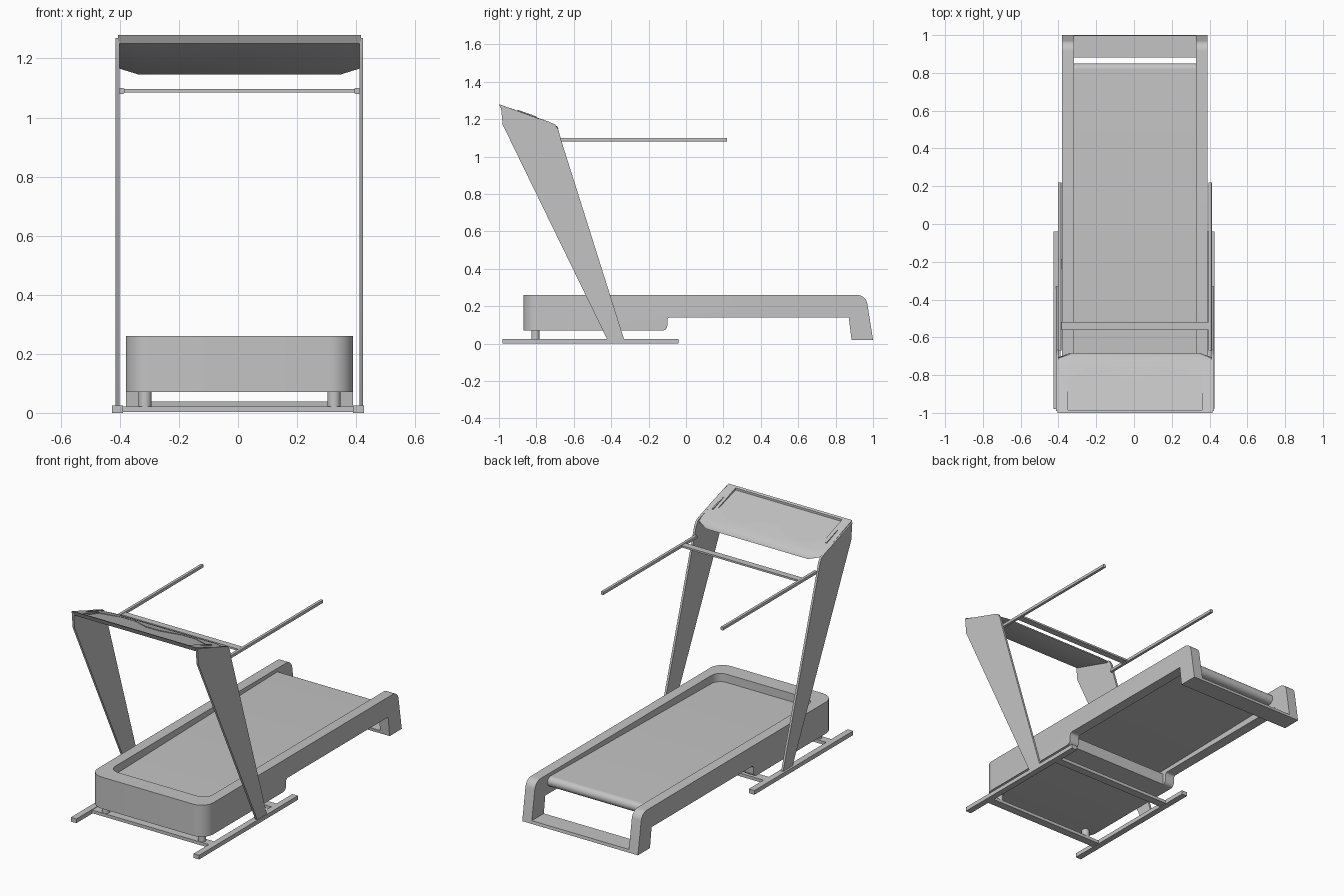
import bpy, bmesh, math
from mathutils import Vector

if "Cube" in bpy.data.objects:
    bpy.data.objects.remove(bpy.data.objects["Cube"])

grey = bpy.data.materials.new("light_grey")
grey.diffuse_color = (0.55, 0.55, 0.55, 1)
grey.use_nodes = True
grey.node_tree.nodes["Principled BSDF"].inputs["Base Color"].default_value = grey.diffuse_color
CX = 0.005  # centre line of the deck and frame


def finish(name, bm, smooth=True):
    bmesh.ops.recalc_face_normals(bm, faces=bm.faces)
    me = bpy.data.meshes.new(name)
    bm.to_mesh(me)
    bm.free()
    me.materials.append(grey)
    ob = bpy.data.objects.new(name, me)
    bpy.context.collection.objects.link(ob)
    bpy.ops.object.select_all(action='DESELECT')
    bpy.context.view_layer.objects.active = ob
    ob.select_set(True)
    if smooth:
        bpy.ops.object.shade_smooth_by_angle(angle=math.radians(35))
    return ob


def loft(name, sections, bevel=None, width=0.0, segments=8):
    """Joins equal rings of points and caps both ends; bevels edges chosen by a rule."""
    bm = bmesh.new()
    rings = [[bm.verts.new(p) for p in s] for s in sections]
    n = len(rings[0])
    for a, b in zip(rings, rings[1:]):
        for i in range(n):
            bm.faces.new((a[i], a[(i + 1) % n], b[(i + 1) % n], b[i]))
    bm.faces.new(rings[0])
    bm.faces.new(rings[-1][::-1])
    if bevel:
        edges = [e for e in bm.edges if bevel(*e.verts)]
        bmesh.ops.bevel(bm, geom=edges, offset=width, segments=segments,
                        profile=0.5, affect='EDGES')
    return finish(name, bm)


def prism(name, yz, x0, x1, **kw):
    return loft(name, [[(x, y, z) for y, z in yz] for x in (x0, x1)], **kw)


def box(name, x0, x1, y0, y1, z0, z1, **kw):
    return prism(name, [(y0, z0), (y1, z0), (y1, z1), (y0, z1)], x0, x1, **kw)


def cut(ob, cutter):
    m = ob.modifiers.new("cut", 'BOOLEAN')
    m.operation, m.solver, m.object = 'DIFFERENCE', 'EXACT', cutter
    bpy.ops.object.select_all(action='DESELECT')
    bpy.context.view_layer.objects.active = ob
    ob.select_set(True)
    bpy.ops.object.modifier_apply(modifier="cut")
    bpy.data.objects.remove(cutter)
    bpy.ops.object.shade_smooth_by_angle(angle=math.radians(35))


def arc(cy, cz, r, a0, a1, n=6):
    return [(cy + r * math.cos(math.radians(a0 + (a1 - a0) * i / n)),
             cz + r * math.sin(math.radians(a0 + (a1 - a0) * i / n))) for i in range(n + 1)]


def vertical_at(y):
    return lambda a, b: (abs(a.co.y - y) < 1e-4 and abs(b.co.y - y) < 1e-4
                         and abs(a.co.x - b.co.x) < 1e-4)


# Deck housing: motor block, side rails and rear legs in one profile
side = ([(-0.87, 0.07)] + arc(-0.125, 0.095, 0.025, -90, 0, 4)
        + [(-0.10, 0.125)] + arc(-0.085, 0.125, 0.015, 180, 90, 3)
        + [(0.87, 0.14), (0.885, 0.02), (1.0, 0.02)]
        + arc(0.915, 0.205, 0.055, 10, 90, 8) + [(-0.87, 0.26)])
deck = prism("deck_housing", side, CX - 0.385, CX + 0.385,
             bevel=vertical_at(-0.87), width=0.08)
opening = [(-0.77, 0.14), (-0.12, 0.14), (-0.12, 0.038), (1.1, 0.038), (1.1, 0.4), (-0.77, 0.4)]
cut(deck, prism("deck_opening", opening, CX - 0.323, CX + 0.323,
                bevel=vertical_at(-0.77), width=0.06))

# Running belt with a round rear roller end
belt = ([(-0.79, 0.15), (0.82, 0.18)] + arc(0.82, 0.21, 0.03, -80, 80, 8)
        + [(0.82, 0.24), (-0.79, 0.21)])
prism("running_belt", belt, CX - 0.322, CX + 0.322)

# Floor frame: two long feet, two cross members, two round supports
for s, tag in ((-1, "left"), (1, "right")):
    a, b = sorted((s * 0.39, s * 0.427))
    box("floor_foot_" + tag, a, b, -0.98, -0.04, 0.0, 0.025)
    bm = bmesh.new()
    bmesh.ops.create_cone(bm, cap_ends=True, segments=24, radius1=0.022,
                          radius2=0.022, depth=0.06)
    bmesh.ops.translate(bm, verts=bm.verts, vec=(CX + s * 0.32, -0.805, 0.05))
    finish("support_" + tag, bm)
for y, tag in ((-0.805, "front"), (-0.21, "rear")):
    box("floor_crossbar_" + tag, -0.395, 0.395, y - 0.025, y + 0.025, 0.003, 0.022)

# Tapered uprights, handrails and console slots on both sides
upright = [(-0.42, 0.02), (-0.33, 0.02), (-0.665, 1.08), (-0.683, 1.145),
           (-0.70, 1.172), (-0.735, 1.187), (-0.99, 1.27), (-0.98, 1.17)]
for s, tag in ((-1, "left"), (1, "right")):
    a, b = sorted((CX + s * 0.406, CX + s * 0.419))
    prism("upright_" + tag, upright, a, b)
    a, b = sorted((CX + s * 0.389, CX + s * 0.408))
    box("handrail_" + tag, a, b, -0.67, 0.22, 1.08, 1.10, width=0.005, segments=2,
        bevel=lambda p, q: abs(p.co.y - q.co.y) > 0.1)
    a, b = sorted((CX + s * 0.374, CX + s * 0.382))
    prism("console_slot_" + tag, [(-0.90, 1.243), (-0.80, 1.208), (-0.80, 1.215), (-0.90, 1.250)],
          a, b)
box("handrail_crossbar", CX - 0.392, CX + 0.392, -0.56, -0.52, 1.085, 1.096)

# Console: sloping slab whose rear edge draws in towards the sides
front = [(-0.985, 1.25), (-1.0, 1.28)]
rear = [(-0.735, 1.187), (-0.705, 1.174), (-0.688, 1.160), (-0.682, 1.148), (-0.695, 1.145)]
sections = []
for x, dy, dz in ((-0.411, -0.025, 0.022), (-0.34, 0, 0), (0.34, 0, 0), (0.411, -0.025, 0.022)):
    ring = front + [(y + dy, z + (dz if i > 2 else 0.3 * dz)) for i, (y, z) in enumerate(rear)]
    sections.append([(CX + x, y, z) for y, z in ring])
console = loft("console", sections)

# Recessed display panel with a wavy rear edge
wave = [(0.355, -0.985), (0.355, -0.82), (0.245, -0.76), (0.155, -0.76), (0.045, -0.82)]
outline = wave + [(-x, y) for x, y in reversed(wave)]
cut(console, loft("console_recess", [
    [(CX + x, y, 1.262 - 0.302 * (y + 0.985)) for x, y in outline],
    [(CX + x, y, 1.40) for x, y in outline]]))
